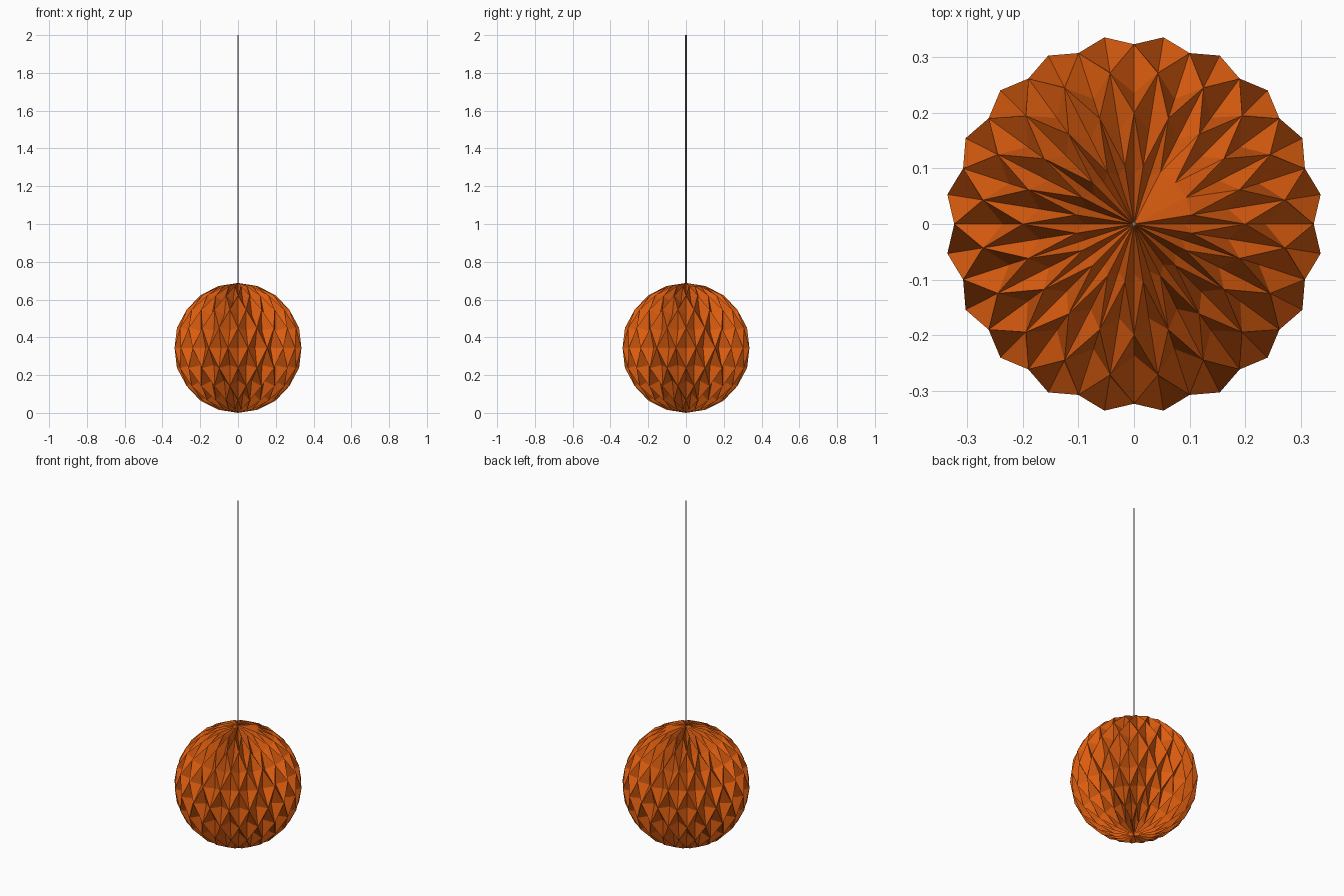
import bpy, bmesh, math
from mathutils import Vector

if "Cube" in bpy.data.objects:
    bpy.data.objects.remove(bpy.data.objects["Cube"])

R_OUT, R_IN = 0.34, 0.292      # mountain and valley radii of the folded shade
CZ, ZS = 0.344, 1.012          # shade centre height, slight vertical stretch
SIDES, ROWS = 20, 10
STEP = 2 * math.pi / SIDES


def material(name, col):
    m = bpy.data.materials.new(name)
    m.diffuse_color = (*col, 1)
    m.use_nodes = True
    m.node_tree.nodes["Principled BSDF"].inputs["Base Color"].default_value = m.diffuse_color
    return m


orange = material("orange paper", (0.72, 0.11, 0.005))
grey = material("grey cord", (0.2, 0.2, 0.2))


def finish(bm, name, mat):
    bmesh.ops.recalc_face_normals(bm, faces=bm.faces)
    me = bpy.data.meshes.new(name)
    bm.to_mesh(me)
    bm.free()
    me.materials.append(mat)
    ob = bpy.data.objects.new(name, me)
    bpy.context.collection.objects.link(ob)
    return ob


def point(radius, row, half):
    lat, az = math.pi * row / ROWS, half * STEP / 2
    return Vector((radius * math.sin(lat) * math.cos(az),
                   radius * math.sin(lat) * math.sin(az),
                   CZ + ZS * radius * math.cos(lat)))


# folded paper shade: staggered rings of ridge points, a sunken point in each diamond
bm = bmesh.new()
top = bm.verts.new(point(R_OUT, 0, 0))
bottom = bm.verts.new(point(R_OUT, ROWS, 0))
ridge = {}
for row in range(1, ROWS):
    for k in range(SIDES):
        half = 2 * k + row % 2
        ridge[row, half] = bm.verts.new(point(R_OUT, row, half))


def get(row, half):
    if row == 0:
        return top
    if row == ROWS:
        return bottom
    return ridge[row, half % (2 * SIDES)]


for row in range(1, ROWS):
    for k in range(SIDES):
        half = 2 * k + (row + 1) % 2
        rim = [get(row - 1, half), get(row, half + 1),
               get(row + 1, half), get(row, half - 1)]
        if row == 1 and half in (2, 4, 6):      # pleats pressed flat by the top
            pos = (rim[1].co + rim[3].co) / 2
        else:
            pos = point(R_IN, row, half)
        mid = bm.verts.new(pos)
        for a, b in zip(rim, rim[1:] + rim[:1]):
            bm.faces.new((a, mid, b))
finish(bm, "folded_lamp_shade", orange)

# hanging cord
bm = bmesh.new()
z0, z1 = 0.66, 2.0
bmesh.ops.create_cone(bm, cap_ends=True, segments=10, radius1=0.004,
                      radius2=0.004, depth=z1 - z0)
bmesh.ops.translate(bm, verts=bm.verts, vec=(0, 0, (z0 + z1) / 2))
finish(bm, "hanging_cord", grey)
